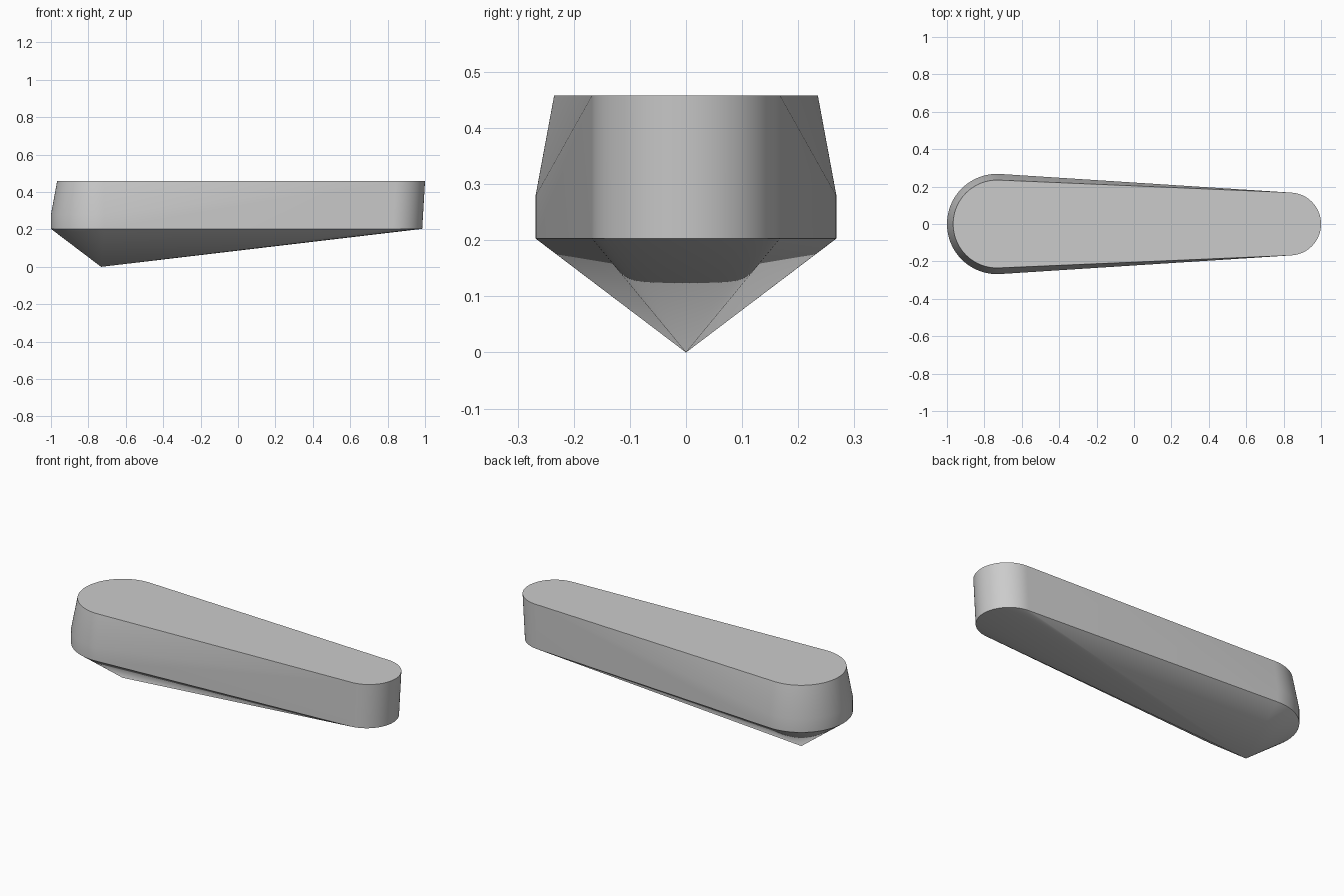
import bpy, bmesh, math

cube = bpy.data.objects.get("Cube")
if cube:
    bpy.data.objects.remove(cube, do_unlink=True)

# Grey material
grey = bpy.data.materials.new("plain grey")
grey.use_nodes = True
colour = (0.6, 0.6, 0.6, 1)
grey.diffuse_color = colour
grey.node_tree.nodes["Principled BSDF"].inputs["Base Color"].default_value = colour

SIDES = 96
TAIL_X = -0.732
bm = bmesh.new()


def ring(x, radius, z):
    for i in range(SIDES):
        a = math.tau * i / SIDES
        bm.verts.new((x + radius * math.cos(a), radius * math.sin(a), z))


# Wide end: straight band, then tapering to the top
ring(TAIL_X, 0.268, 0.203)
ring(TAIL_X, 0.268, 0.28)
ring(TAIL_X, 0.235, 0.458)
# Narrow end: slightly leaning round nose
ring(0.817, 0.168, 0.203)
ring(0.832, 0.168, 0.458)
# Pointed keel tip under the wide end
bm.verts.new((TAIL_X, 0, 0))

# Skin all sections into one convex body
hull = bmesh.ops.convex_hull(bm, input=bm.verts[:])
spare = {v for v in hull["geom_interior"] + hull["geom_unused"]
         if isinstance(v, bmesh.types.BMVert)}
bmesh.ops.delete(bm, geom=list(spare), context="VERTS")
bmesh.ops.dissolve_limit(bm, angle_limit=math.radians(0.1),
                         verts=bm.verts[:], edges=bm.edges[:])
bmesh.ops.recalc_face_normals(bm, faces=bm.faces[:])

mesh = bpy.data.meshes.new("tapered_body")
bm.to_mesh(mesh)
bm.free()
mesh.materials.append(grey)
body = bpy.data.objects.new("tapered_body", mesh)
bpy.context.collection.objects.link(body)

# Smooth round walls, crisp rims
bpy.ops.object.select_all(action="DESELECT")
body.select_set(True)
bpy.context.view_layer.objects.active = body
bpy.ops.object.shade_smooth_by_angle(angle=math.radians(30))
